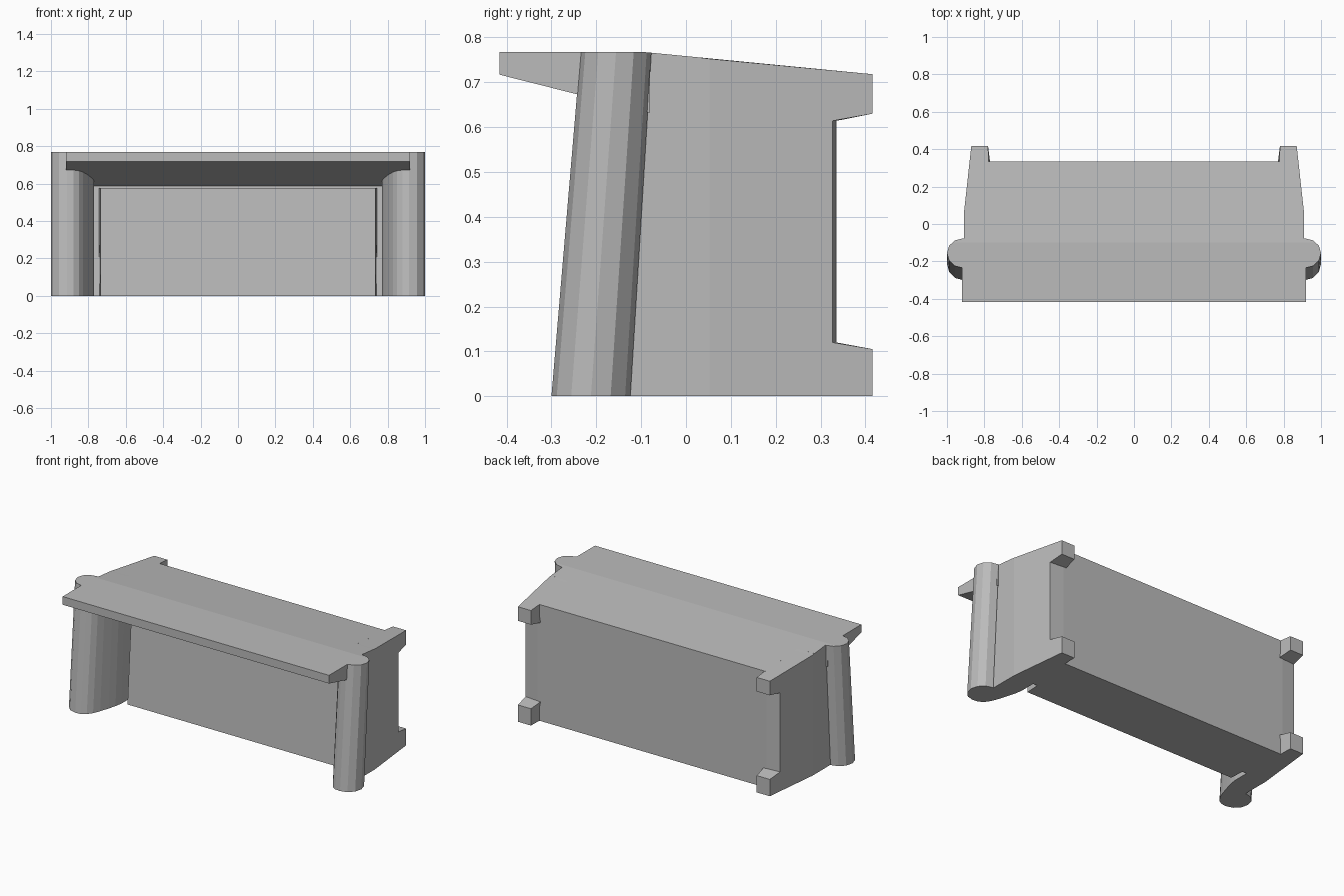
import bpy, bmesh, math

cube = bpy.data.objects.get("Cube")
if cube:
    bpy.data.objects.remove(cube, do_unlink=True)

# One plain grey for every part
grey = bpy.data.materials.new("plain_grey")
grey.use_nodes = True
colour = (0.5, 0.5, 0.5, 1)
grey.diffuse_color = colour
grey.node_tree.nodes["Principled BSDF"].inputs["Base Color"].default_value = colour


def finish(name, bm):
    bmesh.ops.recalc_face_normals(bm, faces=bm.faces[:])
    mesh = bpy.data.meshes.new(name)
    bm.to_mesh(mesh)
    bm.free()
    mesh.materials.append(grey)
    obj = bpy.data.objects.new(name, mesh)
    bpy.context.collection.objects.link(obj)
    return obj


def slab(profile, x0, x1):
    """Side profile of (y, z) points extruded from x0 to x1."""
    bm = bmesh.new()
    face = bm.faces.new([bm.verts.new((x0, y, z)) for y, z in profile])
    new = bmesh.ops.extrude_face_region(bm, geom=[face])["geom"]
    for v in new:
        if isinstance(v, bmesh.types.BMVert):
            v.co.x = x1
    return bm


def everything(bm):
    return bm.verts[:] + bm.edges[:] + bm.faces[:]


TOP, SLOPE, RIDGE = 0.768, 0.097, -0.1
BACK, FOOT, BEND, FRONT = 0.335, 0.416, 0.06, -0.416


def roof(y):
    return TOP - SLOPE * max(0, y - RIDGE)


def underside(y):
    return 0.717 - 0.253 * (y - FRONT)


# Overhanging front lip
finish("front_lip", slab([(FRONT, 0.717), (FRONT, TOP), (RIDGE, TOP), (-0.08, roof(-0.08)),
                          (-0.08, underside(-0.08))], -0.92, 0.92))

# Centre block whose front wall leans back under the lip
finish("centre_block", slab([(-0.08, underside(-0.08)), (-0.08, roof(-0.08)),
                             (BACK, roof(BACK)), (BACK, 0), (0.05, 0),
                             (0.1, underside(0.1))], -0.79, 0.79))

# Raised front panel, slightly narrower at its face
bm = slab([(-0.04, 0), (0.12, 0), (0.12, 0.577), (0, 0.577)], -0.745, 0.745)
for v in bm.verts:
    if v.co.y < 0.05:
        v.co.x *= 0.987
finish("front_panel", bm)

cheek = [(-0.02, 0), (FOOT, 0), (FOOT, 0.105), (BACK, 0.12), (BACK, 0.614),
         (FOOT, 0.63), (FOOT, roof(FOOT)), (0.02, roof(0.02))]

# Plan of a pillar: round outer edge, then a curved flank sweeping inward
arc = [math.radians(a) for a in range(-90, 91, 30)]
plan = [(0.915 + 0.085 * math.cos(a), math.sin(a)) for a in arc]
plan += [(0.91, 0.98), (0.91, 2.4), (0.77, 2.4), (0.77, 1.85), (0.778, 1.3),
         (0.792, 0.75), (0.81, 0.1), (0.828, -0.4), (0.85, -0.75), (0.88, -0.96)]

for side, s in (("left", 1), ("right", -1)):
    # Side wall with rear feet, tapering toward the back
    bm = slab(cheek, s * 0.77, s * 0.91)
    bmesh.ops.bisect_plane(bm, geom=everything(bm),
                           plane_co=(0, BEND, 0), plane_no=(0, 1, 0))
    for v in bm.verts:
        if abs(v.co.x) > 0.9 and v.co.y > BEND:
            v.co.x -= s * 0.04 * (v.co.y - BEND) / (FOOT - BEND)
            if v.co.y < FOOT - 0.01:
                v.co.y -= 0.008
        elif v.co.y > FOOT - 0.01:
            v.co.x += s * 0.01
    finish(side + "_side_wall", bm)

    # Leaning pillar, trimmed along the sloping top
    bm = bmesh.new()
    rings = []
    for z, cy, r in ((0, -0.212, 0.088), (TOP, -0.156, 0.079)):
        rings.append([bm.verts.new((s * x, cy + r * t, z)) for x, t in plan])
        bm.faces.new(rings[-1])
    low, high = rings
    for i in range(len(plan)):
        bm.faces.new((low[i - 1], low[i], high[i], high[i - 1]))
    bmesh.ops.bisect_plane(bm, geom=everything(bm), plane_co=(0, RIDGE, TOP),
                           plane_no=(0, SLOPE, 1), clear_outer=True)
    bmesh.ops.holes_fill(bm, edges=[e for e in bm.edges if e.is_boundary])
    finish(side + "_pillar", bm)
